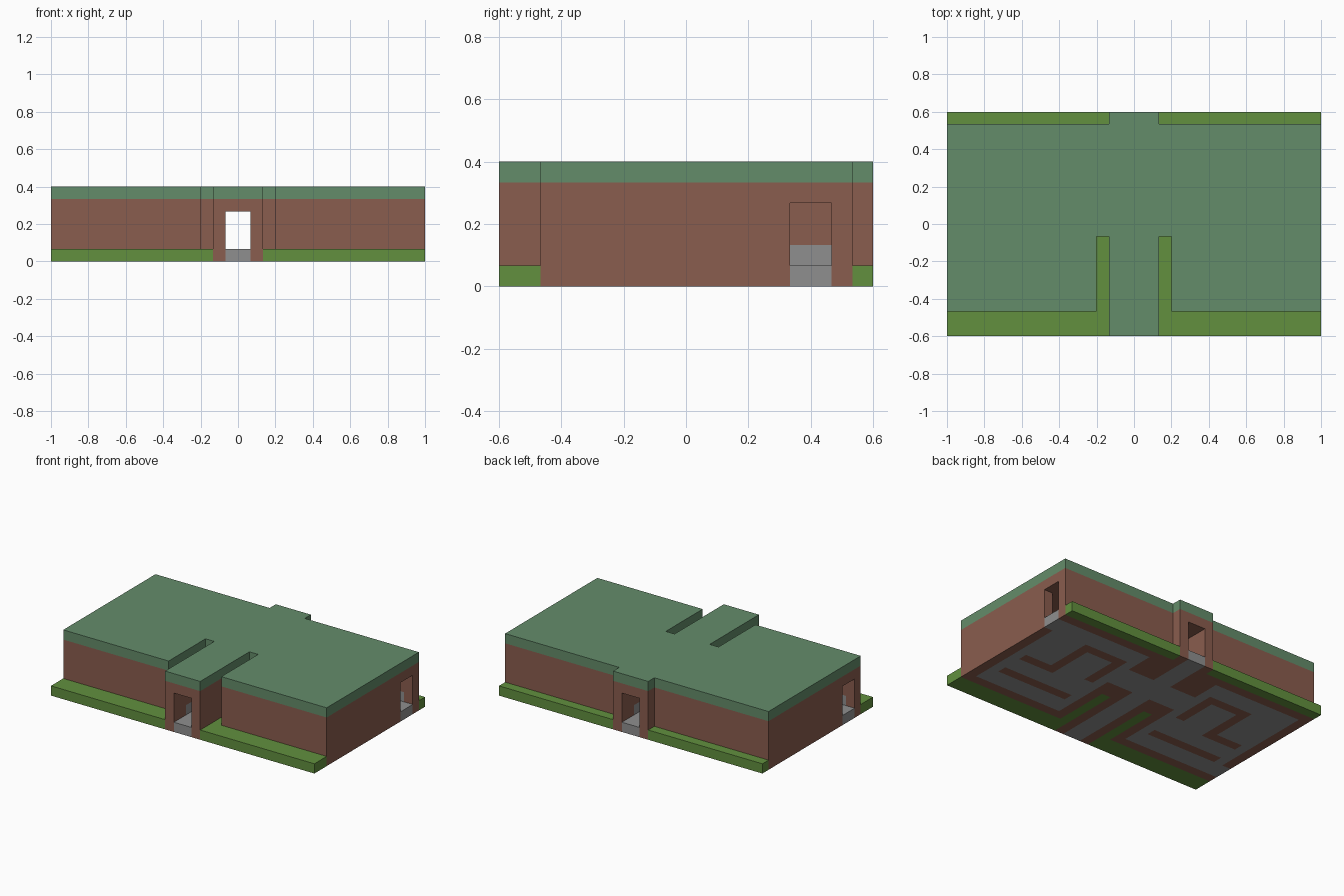
import bpy, bmesh
from math import radians

if "Cube" in bpy.data.objects:
    bpy.data.objects.remove(bpy.data.objects["Cube"], do_unlink=True)

UNIT = 1 / 15            # one building block
COLS, ROWS, LAYERS = 30, 18, 6


def material(name, rgb):
    lin = [((c / 255 + 0.055) / 1.055) ** 2.4 for c in rgb] + [1]
    m = bpy.data.materials.new(name)
    m.use_nodes = True
    m.diffuse_color = lin
    m.node_tree.nodes["Principled BSDF"].inputs["Base Color"].default_value = lin
    return m


brown = material("brown_clay", (138, 93, 78))
grey = material("stone_grey", (143, 143, 143))
grass = material("grass_green", (98, 144, 62))
moss = material("roof_green", (100, 140, 106))


def rect(x0, x1, y0, y1):
    return {(i, j) for i in range(x0, x1) for j in range(y0, y1)}


def mirrored(cells):
    return cells | {(COLS - 1 - i, j) for i, j in cells}


# Plan of the building
plot = rect(0, COLS, 0, ROWS)
lawn = mirrored(rect(17, 30, 0, 2) | rect(17, 18, 2, 8) | rect(17, 30, 17, 18))
house = plot - lawn

# Plan of the passages: two rooms, partitions, hallways and side doors
partitions = (rect(20, 25, 13, 14) | rect(24, 25, 8, 14) | rect(24, 28, 8, 9)
              | rect(20, 21, 9, 14) | rect(20, 28, 5, 6))
rooms = mirrored(rect(19, 29, 3, 16) - partitions)
hall = rect(14, 16, 0, 18) | rect(11, 19, 10, 13)
doors = rect(29, 30, 14, 16) | rect(0, 1, 3, 5)
paths = rooms | hall | doors


def layer(cells, k0, k1):
    return {(i, j, k) for i, j in cells for k in range(k0, k1)}


floor = layer(paths, 0, 1)
ledge = layer(lawn, 0, 1)
walls = layer(house - paths, 0, 4) | layer(house, 4, 5)
roof = layer(house, 5, LAYERS)
solid = floor | ledge | walls | roof


def inside(i, j, k):
    """Open block at skirting height, away from the outer doorways."""
    return (i, j) in paths and k == 1 and 0 < i < COLS - 1 and 1 < j < ROWS - 2


def build(name, blocks, mats):
    bm = bmesh.new()
    verts = {}

    def vert(p):
        if p not in verts:
            verts[p] = bm.verts.new(((p[0] - COLS / 2) * UNIT,
                                     (p[1] - ROWS / 2) * UNIT, p[2] * UNIT))
        return verts[p]

    for block in sorted(blocks):
        for axis in range(3):
            for side in (0, 1):
                near = list(block)
                near[axis] += 2 * side - 1
                if tuple(near) in solid:
                    continue
                u, v = (axis + 1) % 3, (axis + 2) % 3
                ring = []
                for du, dv in ((0, 0), (1, 0), (1, 1), (0, 1)):
                    p = list(block)
                    p[axis] += side
                    p[u] += du
                    p[v] += dv
                    ring.append(vert(tuple(p)))
                face = bm.faces.new(ring if side else ring[::-1])
                # Grey skirting along the passages
                if len(mats) > 1 and axis < 2 and inside(*near):
                    face.material_index = 1
    bmesh.ops.dissolve_limit(bm, angle_limit=radians(1), verts=bm.verts[:],
                             edges=bm.edges[:], delimit={'MATERIAL'})
    mesh = bpy.data.meshes.new(name)
    bm.to_mesh(mesh)
    bm.free()
    for m in mats:
        mesh.materials.append(m)
    obj = bpy.data.objects.new(name, mesh)
    bpy.context.collection.objects.link(obj)


build("passage_floor", floor, [grey])
build("grass_ledge", ledge, [grass])
build("walls", walls, [brown, grey])
build("roof", roof, [moss])
